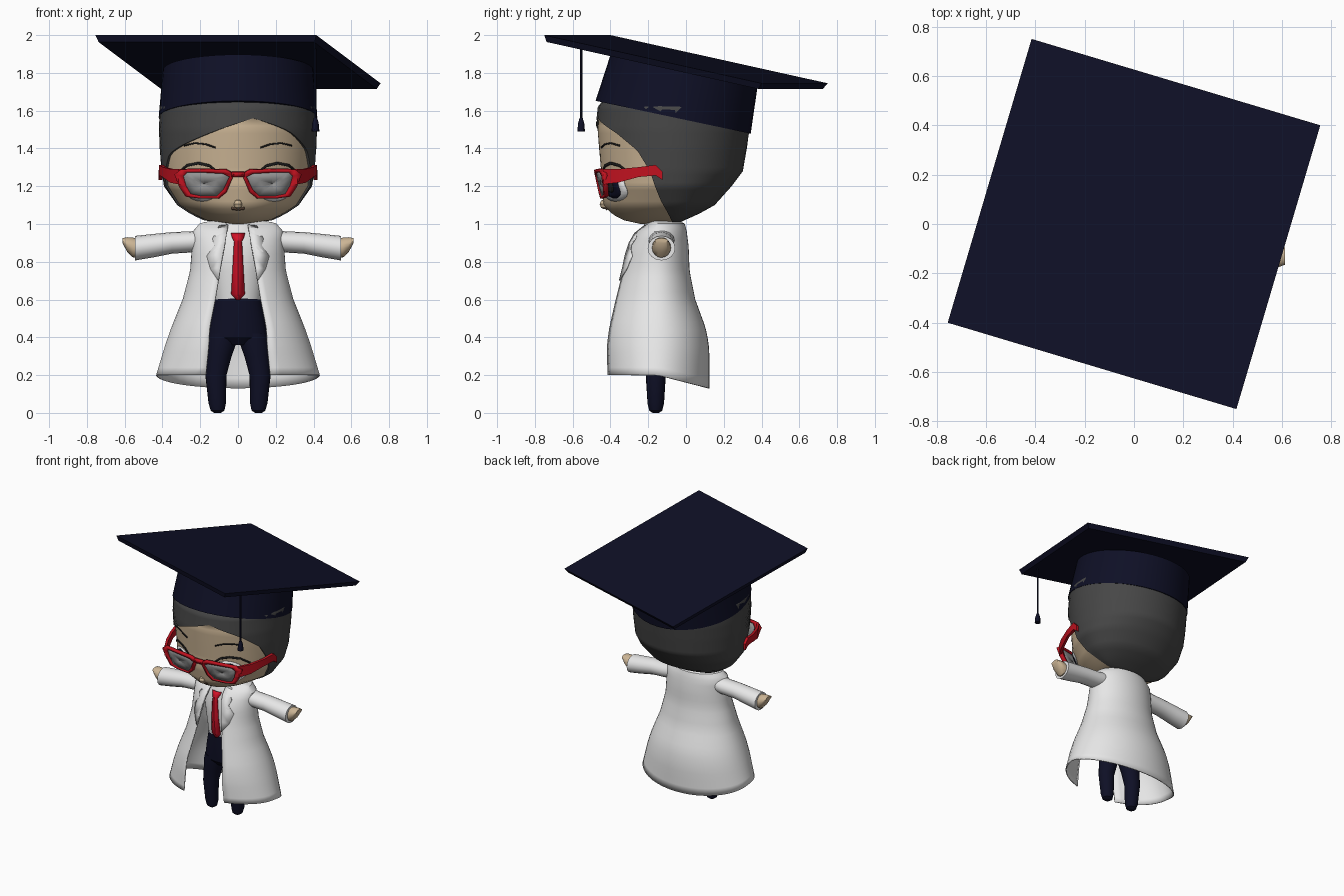
import bpy, bmesh
from math import sin, cos, pi, asin, sqrt, radians
from mathutils import Vector

if "Cube" in bpy.data.objects:
    bpy.data.objects.remove(bpy.data.objects["Cube"])


def material(name, *rgb):
    m = bpy.data.materials.new(name)
    m.diffuse_color = (*rgb, 1)
    m.use_nodes = True
    m.node_tree.nodes["Principled BSDF"].inputs["Base Color"].default_value = m.diffuse_color
    return m


NAVY = material("navy", .0045, .005, .019)
SKIN = material("skin", .60, .46, .30)
HAIR = material("dark grey hair", .062, .062, .062)
WHITE = material("white", .82, .82, .82)
TIE = material("tie red", .66, .006, .022)
RED = material("frame red", .53, .006, .014)
LENS = material("lens grey", .29, .29, .29)
BLACK = material("black", .012, .012, .012)
BROWN = material("lip brown", .16, .09, .06)


def loft(name, rings, mats, closed=True, caps=True, rule=None, solid=0):
    """Skin a list of equal-length point rings."""
    bm = bmesh.new()
    rows = [[bm.verts.new(p) for p in r] for r in rings]
    n = len(rows[0])
    for i in range(len(rows) - 1):
        for j in range(n if closed else n - 1):
            k = (j + 1) % n
            f = bm.faces.new((rows[i][j], rows[i][k], rows[i + 1][k], rows[i + 1][j]))
            f.material_index = rule(j) if rule else 0
    if caps and closed:
        bm.faces.new(rows[0])
        bm.faces.new(rows[-1])
    bmesh.ops.remove_doubles(bm, verts=bm.verts, dist=1e-5)
    bmesh.ops.recalc_face_normals(bm, faces=bm.faces)
    me = bpy.data.meshes.new(name)
    bm.to_mesh(me)
    bm.free()
    for m in mats:
        me.materials.append(m)
    ob = bpy.data.objects.new(name, me)
    bpy.context.collection.objects.link(ob)
    bpy.ops.object.select_all(action='DESELECT')
    ob.select_set(True)
    bpy.context.view_layer.objects.active = ob
    bpy.ops.object.shade_smooth_by_angle(angle=radians(35))
    if solid:
        mod = ob.modifiers.new("thickness", 'SOLIDIFY')
        mod.thickness, mod.offset = solid, 0
    return ob


def lerp(table, z):
    """Interpolate the rows of a table keyed by its first column."""
    if z <= table[0][0]:
        return table[0][1:]
    for a, b in zip(table, table[1:]):
        if z <= b[0]:
            t = (z - a[0]) / (b[0] - a[0])
            return tuple(p + (q - p) * t for p, q in zip(a[1:], b[1:]))
    return table[-1][1:]


def oval(w, yf, yb, yc, a, z, off=0):
    """Point on an egg-shaped section; angle 0 faces the front."""
    c = cos(a)
    d = (yc - yf if c > 0 else yb - yc) + off
    return ((w + off) * sin(a), yc - d * c, z)


def circle(cx, cy, z, rx, ry, n=20):
    return [(cx + rx * cos(2 * pi * i / n), cy + ry * sin(2 * pi * i / n), z) for i in range(n)]


# Head: skin and hair columns split along the hairline
HEAD = [(1.0, .05, -.24, -.06), (1.02, .17, -.33, -.02), (1.05, .235, -.39, .05), (1.1, .31, -.435, .14),
        (1.2, .38, -.455, .23), (1.28, .393, -.45, .29), (1.4, .403, -.46, .31), (1.5, .407, -.468, .325),
        (1.62, .405, -.455, .32), (1.70, .35, -.39, .24)]
HAIR_R = [(1.0, 90), (1.13, 80), (1.28, 72), (1.39, 62), (1.45, 50), (1.49, 41), (1.53, 25), (1.56, 11)]
HAIR_L = [(1.0, 90), (1.13, 80), (1.28, 72), (1.37, 62), (1.41, 48), (1.46, 29), (1.51, 10), (1.56, -11)]
NF, NH = 24, 32
rings = []
for i in range(36):
    z = 1.0 + .02 * i
    w, yf, yb = lerp(HEAD, z)
    r, l = radians(lerp(HAIR_R, z)[0]), radians(lerp(HAIR_L, z)[0])
    off = .012 if z > 1.555 else 0
    ring = [oval(w, yf, yb, -.07, -l + (l + r) * j / (NF - 1), z, off) for j in range(NF)]
    ring += [oval(w, yf, yb, -.07, r + (2 * pi - l - r) * j / (NH - 1), z, .012) for j in range(NH)]
    rings.append(ring)
loft("head", rings, [SKIN, HAIR], rule=lambda j: 0 if j < NF - 1 else 1)


def on_face(x, z, off):
    w, yf, yb = lerp(HEAD, z)
    return (x, -.07 - (-.07 - yf + off) * sqrt(max(0, 1 - (x / w) ** 2)), z)


def face_disc(name, cx, cz, rx, rz, off, mat):
    loft(name, [[on_face(cx + rx * k * cos(pi * i / 12), cz + rz * k * sin(pi * i / 12), off) for i in range(24)]
                for k in (.01, .35, .7, 1)], [mat], caps=False, solid=.004)


def face_line(name, pts, h, mat):
    loft(name, [[on_face(x, z + h, .006) for x, z in pts], [on_face(x, z - h, .006) for x, z in pts]],
         [mat], closed=False, solid=.006)


# Nose, mouth and neck
loft("nose", [circle(0, -.432, 1.105 + .026 * sin(t), .022 * cos(t) + .001, .024 * cos(t) + .001, 12)
              for t in (-1.5, -.8, 0, .8, 1.5)], [SKIN])
face_line("mouth", [(-.035, 1.083), (0, 1.078), (.035, 1.083)], .005, BROWN)
loft("neck", [circle(0, -.13, z, .065, .065) for z in (.95, 1.06)], [SKIN])


# Mortarboard: band, board and tassel
def cap_ring(yc, zc, r):
    return [(r * cos(pi * i / 20), yc + .978 * r * sin(pi * i / 20), zc - .207 * r * sin(pi * i / 20)) for i in range(40)]


loft("cap_band", [cap_ring(-.068, 1.565, .42), cap_ring(-.01, 1.815, .398)], [NAVY])
corners = [Vector(p) for p in ((-.415, .75, 1.745), (.755, .40, 1.745), (.415, -.75, 2), (-.755, -.40, 2))]
mid = sum(corners, Vector()) / 4
normal = (corners[3] - corners[0]).cross(corners[1] - corners[0]).normalized()
if normal.z < 0:
    normal = -normal
loft("cap_board", [corners, [mid + (c - mid) * .975 - normal * .034 for c in corners]], [NAVY])
loft("tassel_cord", [circle(.41, -.555, z, .006, .006, 8) for z in (1.54, 1.95)], [NAVY])
loft("tassel_end", [circle(.41, -.555, z, r, r, 10) for z, r in ((1.49, .021), (1.535, .017), (1.56, .009))], [NAVY])

# Coat: open sheet with a hem that drops at the back
COAT = [(.2, .43, -.435, .12, .17), (.35, .385, -.44, .12, .155), (.45, .35, -.43, .10, .15), (.6, .29, -.39, .045, .12),
        (.75, .25, -.345, .015, .095), (.88, .24, -.31, .01, .07), (.96, .235, -.26, 0, .06),
        (1.0, .20, -.20, -.01, .05), (1.02, .11, -.17, -.06, .05)]
rings = []
for z in [.2 + .04 * i for i in range(19)] + [.96, .98, 1.0, 1.012, 1.02]:
    w, yf, yb, gap = lerp(COAT, z)
    a0 = asin(gap / w)
    ring = []
    for j in range(41):
        a = a0 + (2 * pi - 2 * a0) * j / 40
        drop = .07 * max(0, -cos(a)) * max(0, .4 - z) / .2
        ring.append(oval(w, yf, yb, -.15, a, z - drop))
    rings.append(ring)
loft("coat", rings, [WHITE], closed=False, solid=.008)


def on_coat(x, z):
    w, yf, yb, gap = lerp(COAT, z)
    return (x, -.15 - (-.15 - yf + .01) * sqrt(1 - (x / w) ** 2), z)


# Shirt, trousers and tie
SHIRT = [(.58, .118, .09), (.75, .14, .11), (.9, .16, .11), (.98, .12, .07), (1.02, .06, .05)]
loft("shirt", [circle(0, -.16, z, rx, ry, 28) for z, rx, ry in SHIRT], [WHITE])
loft("trouser_hips", [circle(0, -.16, z, rx, ry, 28) for z, rx, ry in
                      ((.36, .08, .05), (.40, .155, .085), (.5, .14, .092), (.605, .12, .093))], [NAVY])
tie = []
for z, h in ((.95, .036), (.925, .03), (.905, .018), (.88, .021), (.75, .028), (.63, .035), (.6, .008)):
    y = -.16 - lerp(SHIRT, z)[1] - .01
    tie.append([(-h, y + .004, z), (0, y - .006, z), (h, y + .004, z)])
loft("tie", tie, [TIE], closed=False, solid=.009)


# Glasses surface wraps round the face and leans back at the bottom
def on_glasses(x, z):
    return (x, -.478 + .4 * x * x + (1.29 - z) * .2, z)


RIM = [(.02, 1.265), (.06, 1.288), (.18, 1.292), (.30, 1.29), (.335, 1.265),
       (.31, 1.20), (.275, 1.147), (.20, 1.137), (.10, 1.137), (.06, 1.17)]
PANE = [(.045, 1.252), (.08, 1.268), (.18, 1.274), (.265, 1.275), (.288, 1.255),
        (.275, 1.205), (.25, 1.16), (.20, 1.15), (.11, 1.15), (.078, 1.182)]
loft("glasses_bridge", [[on_glasses(x, z) for x in (-.035, 0, .035)] for z in (1.25, 1.277)],
     [RED], closed=False, solid=.022)

for s, side in ((1, "left"), (-1, "right")):
    # Sleeve and hand
    def arm_ring(x, zc, rz, ry):
        return [(s * x, -.13 + q[0], zc + q[1]) for q in circle(0, 0, 0, ry, rz, 16)]
    loft(side + "_sleeve", [arm_ring(*p) for p in ((.15, .92, .06, .07), (.25, .905, .056, .068), (.35, .90, .057, .066),
                                                   (.45, .885, .062, .069), (.545, .872, .065, .073))], [WHITE])
    loft(side + "_hand", [arm_ring(*p) for p in ((.52, .872, .045, .045), (.555, .875, .053, .05),
                                                 (.585, .89, .04, .045), (.612, .912, .013, .035))], [SKIN])
    # Trouser leg with rounded foot
    loft(side + "_leg", [circle(s * x, -.16, z, r, r * .95) for z, x, r in
                         ((0, .108, .018), (.012, .108, .036), (.05, .11, .046), (.2, .117, .056),
                          (.3, .1, .066), (.36, .088, .076), (.42, .075, .078))], [NAVY])
    # Notched lapel
    edge = [(.052, .995), (.06, .95), (.068, .90), (.08, .84), (.092, .77), (.10, .71)]
    outer = [(.10, .99), (.135, .92), (.125, .885), (.165, .83), (.145, .76), (.105, .70)]
    loft(side + "_lapel", [[on_coat(s * x, z) for x, z in r] for r in (edge, outer)],
         [WHITE], closed=False, solid=.006)
    # Eye, lashes and brow
    face_disc(side + "_eye_white", s * .19, 1.205, .10, .085, .005, WHITE)
    face_disc(side + "_iris", s * .20, 1.205, .06, .07, .010, NAVY)
    face_disc(side + "_pupil", s * .20, 1.205, .03, .038, .014, BLACK)
    face_line(side + "_lashes", [(s * x, z) for x, z in ((.11, 1.275), (.15, 1.308), (.21, 1.322),
                                                         (.27, 1.31), (.315, 1.27))], .007, BLACK)
    face_line(side + "_brow", [(s * x, z) for x, z in ((.12, 1.405), (.17, 1.422), (.23, 1.428), (.285, 1.415))],
              .004, BLACK)
    # Glasses rim, lens and temple
    rim, pane = ([on_glasses(s * x, z) for x, z in pts] for pts in (RIM, PANE))
    loft(side + "_rim", [rim, pane], [RED], caps=False, solid=.022)
    loft(side + "_lens", [pane] + [[on_glasses(s * (.18 + (x - .18) * k), 1.213 + (z - 1.213) * k) for x, z in PANE]
                                   for k in (.5, .01)], [LENS], caps=False, solid=.006)
    loft(side + "_temple", [[(s * (x + dx), y, z + dz * h) for dx, dz in ((-.01, -1), (.01, -1), (.01, 1), (-.01, 1))]
                            for x, y, z, h in ((.305, -.44, 1.25, .04), (.35, -.36, 1.255, .036), (.39, -.25, 1.275, .026),
                                               (.408, -.16, 1.285, .028), (.41, -.125, 1.255, .022))], [RED])
